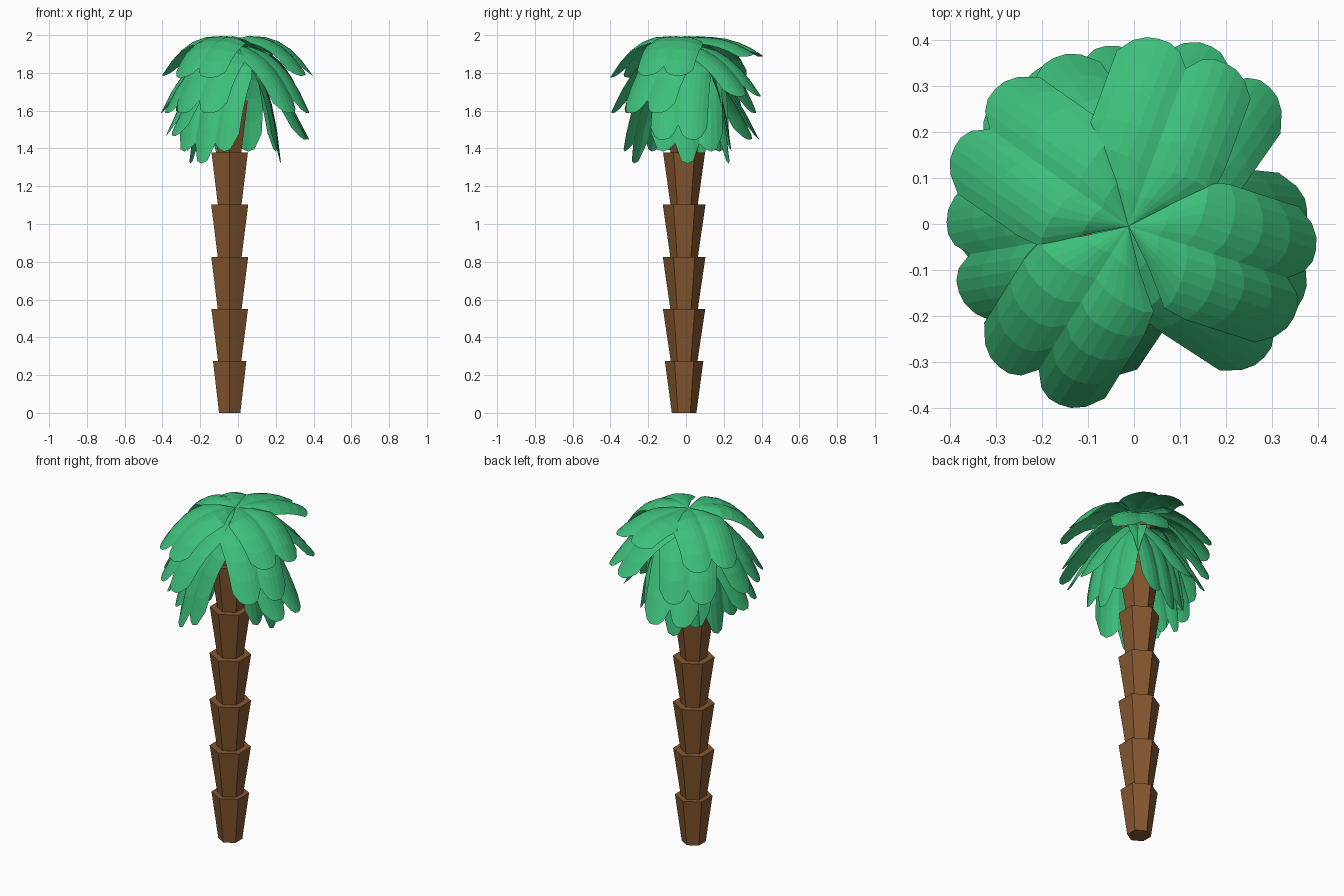
import bpy, bmesh, math
from mathutils import Vector

if "Cube" in bpy.data.objects:
    bpy.data.objects.remove(bpy.data.objects["Cube"])


def material(name, rgb):
    m = bpy.data.materials.new(name)
    m.diffuse_color = (*rgb, 1)
    m.use_nodes = True
    m.node_tree.nodes["Principled BSDF"].inputs["Base Color"].default_value = m.diffuse_color
    return m


GREEN = material("leaf green", (0.047, 0.52, 0.195))
BROWN = material("bark brown", (0.235, 0.095, 0.028))


def finish(bm, name, mat):
    me = bpy.data.meshes.new(name)
    bm.to_mesh(me)
    bm.free()
    me.materials.append(mat)
    ob = bpy.data.objects.new(name, me)
    bpy.context.collection.objects.link(ob)
    return ob


# Trunk: stacked hexagonal cups, each wider at its top
def trunk_segment(i, r_low, r_high, height=0.2755):
    bm = bmesh.new()
    rings = []
    for r, z in ((r_low, i * height), (r_high, (i + 1) * height)):
        rings.append([bm.verts.new((-0.044 + r * math.cos(a), -0.01 + r * math.sin(a), z))
                      for a in (math.radians(30 + 60 * k) for k in range(6))])
    low, high = rings
    bm.faces.new(low[::-1])
    bm.faces.new(high)
    for k in range(6):
        n = (k + 1) % 6
        bm.faces.new((low[k], low[n], high[n], high[k]))
    finish(bm, f"trunk_segment_{i + 1}", BROWN)


for i, (lo, hi) in enumerate([(0.065, 0.102), (0.071, 0.112), (0.073, 0.113), (0.073, 0.113),
                              (0.072, 0.111), (0.071, 0.11), (0.068, 0.1)]):
    trunk_segment(i, lo, hi)


# Frond: broad sheet ending in blunt lobes, folded slightly along the midrib
def frond(bm, angle, start_z, ctrl, end, lobes=2, half_width=0.155, rows=6, cols=12):
    a = math.radians(angle)
    out, side = Vector((math.cos(a), math.sin(a), 0)), Vector((-math.sin(a), math.cos(a), 0))
    p0, p1, p2 = Vector((0, start_z)), Vector(ctrl), Vector(end)
    grid = []
    for j in range(rows + 1):
        row = []
        for k in range(cols + 1):
            s = 2 * k / cols - 1
            u = 2 * ((k / cols * lobes) % 1) - 1
            tip = 1 - 0.1 * abs(u) ** 3 - (0.06 if lobes == 3 and abs(s) > 0.4 else 0)
            t = j / rows * tip
            p = p0 * (1 - t) ** 2 + p1 * 2 * t * (1 - t) + p2 * t * t
            d = ((p1 - p0) * (1 - t) + (p2 - p1) * t).normalized()
            grow = min(1, t / 0.32)
            drop = grow * (0.012 * u * u + 0.03 * s * s)
            p = p - Vector((-d.y, d.x)) * drop
            pos = Vector((-0.012, -0.005, p.y)) + out * p.x + side * (s * half_width * grow)
            row.append(bm.verts.new(pos))
        grid.append(row)
    for j in range(rows):
        for k in range(cols):
            bm.faces.new((grid[j][k], grid[j + 1][k], grid[j + 1][k + 1], grid[j][k + 1]))


# Each tier: start height, lobes, half width,
# then (angle, control radius/height, tip radius/height)
TIERS = {
    "top_fronds": (1.98, 2, 0.155, [
        (-18, (0.23, 2.06), (0.41, 1.79)), (70, (0.22, 2.03), (0.41, 1.90)),
        (145, (0.23, 2.06), (0.415, 1.79)), (238, (0.23, 2.06), (0.415, 1.78))]),
    "middle_fronds": (1.945, 2, 0.155, [
        (-33, (0.23, 1.96), (0.41, 1.59)), (55, (0.22, 1.97), (0.43, 1.68)),
        (125, (0.23, 1.96), (0.40, 1.59)), (190, (0.23, 1.96), (0.395, 1.59)),
        (238, (0.23, 1.96), (0.41, 1.59))]),
    "low_fronds": (1.92, 2, 0.15, [
        (-6, (0.19, 1.86), (0.39, 1.45)), (108, (0.19, 1.86), (0.395, 1.45)),
        (195, (0.2, 1.86), (0.37, 1.47))]),
    "hanging_fronds": (1.915, 3, 0.19, [
        (3, (0.19, 1.88), (0.24, 1.32)), (105, (0.19, 1.88), (0.24, 1.32)),
        (165, (0.2, 1.88), (0.25, 1.32)), (236, (0.22, 1.89), (0.325, 1.32))]),
}
for name, (z, lobes, width, fronds) in TIERS.items():
    bm = bmesh.new()
    for angle, ctrl, end in fronds:
        frond(bm, angle, z, ctrl, end, lobes, width)
    # merge the shared points at the crown
    bmesh.ops.remove_doubles(bm, verts=bm.verts, dist=0.0005)
    finish(bm, name, GREEN)
